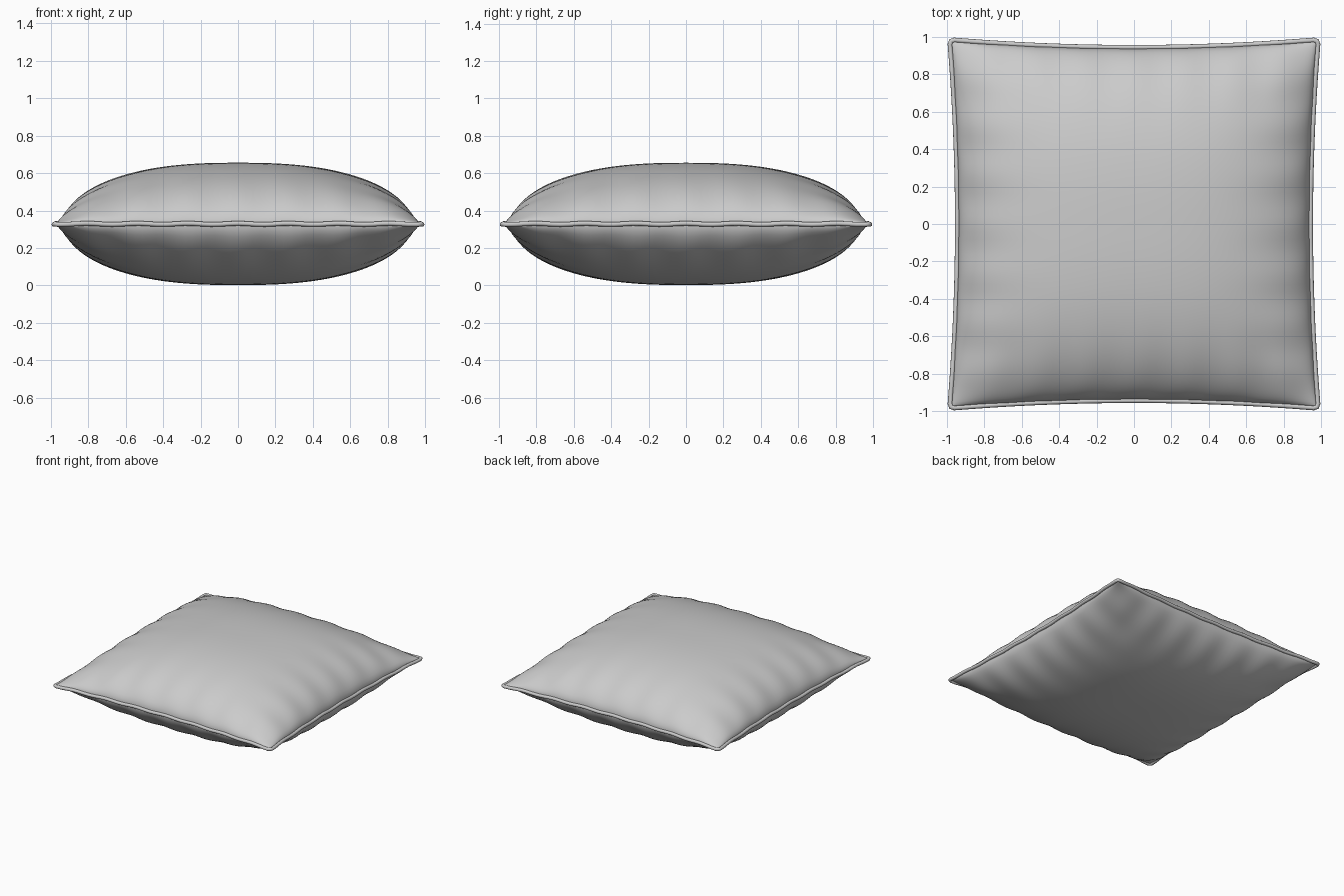
import bpy, bmesh, math

if "Cube" in bpy.data.objects:
    bpy.data.objects.remove(bpy.data.objects["Cube"])

MID_Z, PUFF = 0.329, 0.327


def outline(u, v, size):
    # square whose sides bow gently inward between the corners
    return (size * u * (1 - 0.042 * (1 - v * v) * u * u),
            size * v * (1 - 0.042 * (1 - u * u) * v * v))


def swell(t):
    return max(0.0, 1 - abs(t) ** 2.5) ** 0.6


def puff(u, v):
    # stuffing height with soft puckers along the seams
    pucker = 0.08 * (math.cos(23 * v) * u ** 6 + math.cos(23 * u) * v ** 6)
    return PUFF * swell(u) * swell(v) * (1 + pucker)


# Cushion body: two puffed panels joined at the seam
bm = bmesh.new()
for side in (1, -1):
    made = bmesh.ops.create_grid(bm, x_segments=64, y_segments=64, size=1)["verts"]
    for vert in made:
        u, v = (math.sin(max(-1, min(1, c)) * math.pi / 2) * 0.6 + c * 0.4
                for c in vert.co[:2])
        x, y = outline(u, v, 0.98)
        vert.co = (x, y, MID_Z + side * puff(u, v))
bmesh.ops.remove_doubles(bm, verts=bm.verts, dist=0.0005)
bmesh.ops.recalc_face_normals(bm, faces=bm.faces)
for f in bm.faces:
    f.smooth = True
mesh = bpy.data.meshes.new("cushion_body")
bm.to_mesh(mesh)
bm.free()
bpy.context.collection.objects.link(bpy.data.objects.new("cushion_body", mesh))

# Piping around the seam, with rounded corners and a slight waver
points = []
for k in range(4):
    a = k * math.pi / 2
    ca, sa = round(math.cos(a)), round(math.sin(a))
    for i in range(41):
        t = -0.975 + 1.95 * i / 40
        px, py = outline(1, t, 0.985)
        pz = MID_Z + 0.003 * math.cos(23 * t)
        points.append((px * ca - py * sa, px * sa + py * ca, pz))
    px, py = outline(0.993, 0.993, 0.985)
    points.append((px * ca - py * sa, px * sa + py * ca, MID_Z))
curve = bpy.data.curves.new("seam_piping", "CURVE")
curve.dimensions = "3D"
curve.bevel_depth = 0.013
curve.bevel_resolution = 3
spline = curve.splines.new("POLY")
spline.points.add(len(points) - 1)
for p, co in zip(spline.points, points):
    p.co = (*co, 1)
spline.use_cyclic_u = True
spline.use_smooth = True
bpy.context.collection.objects.link(bpy.data.objects.new("seam_piping", curve))
